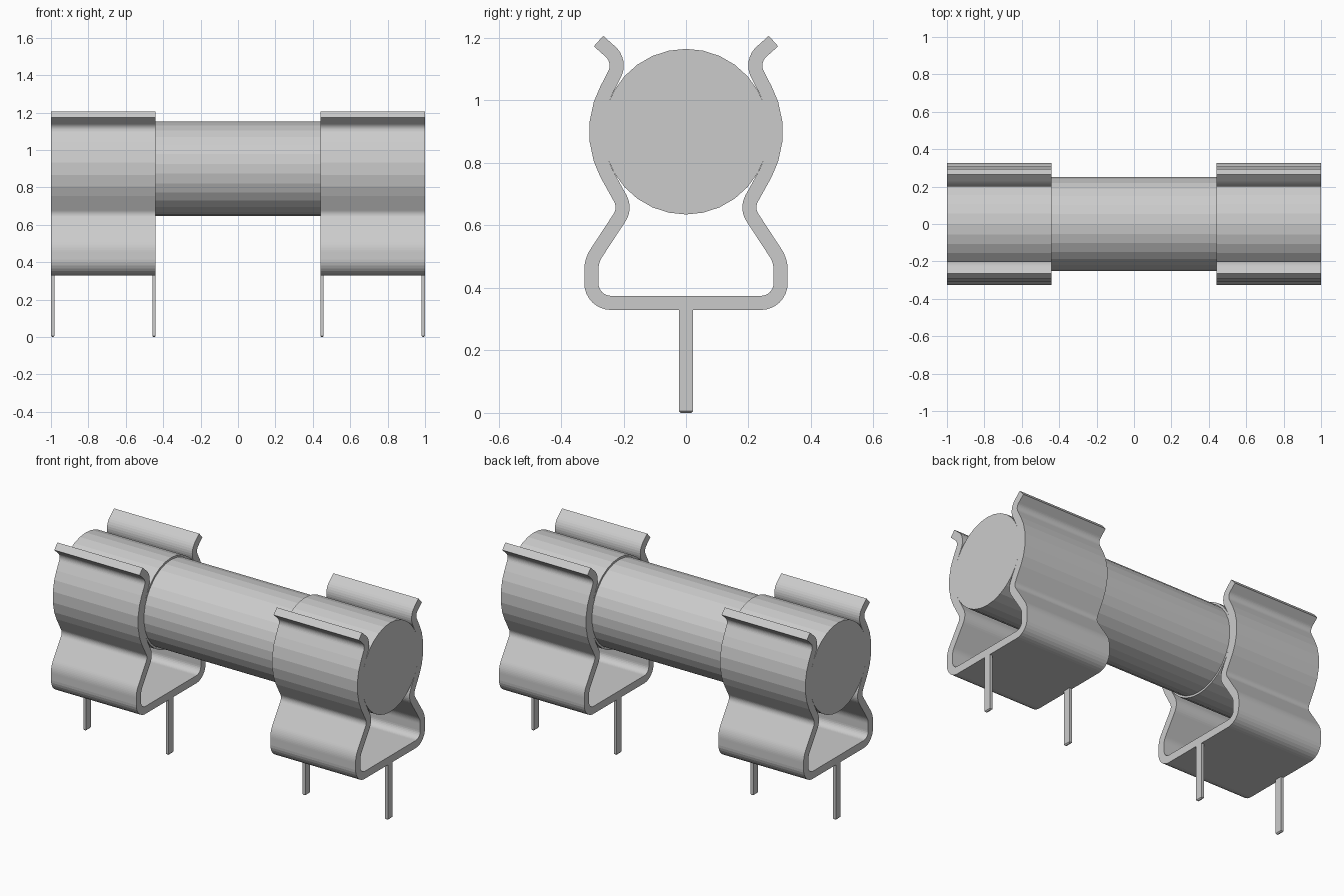
import bpy
import bmesh
from math import sin, cos, tan, radians, pi
from mathutils import Vector, Matrix

if "Cube" in bpy.data.objects:
    bpy.data.objects.remove(bpy.data.objects["Cube"])

AXIS_Z = 0.90      # height of the fuse axis
CAP_R = 0.265
TUBE_R = 0.253
SHEET = 0.045      # clip sheet thickness
INNER, OUTER = 0.44, 1.0   # x range of one clip
SIDES = 30

metal = bpy.data.materials.new("light grey")
metal.use_nodes = True
grey = (0.6, 0.6, 0.6, 1)
metal.diffuse_color = grey
metal.node_tree.nodes["Principled BSDF"].inputs["Base Color"].default_value = grey


def finish(name, bm):
    bmesh.ops.recalc_face_normals(bm, faces=bm.faces)
    mesh = bpy.data.meshes.new(name)
    bm.to_mesh(mesh)
    bm.free()
    mesh.materials.append(metal)
    obj = bpy.data.objects.new(name, mesh)
    bpy.context.collection.objects.link(obj)
    return obj


def rod(name, radius, x0, x1):
    """Faceted cylinder along x, with a vertex at the top."""
    bm = bmesh.new()
    bmesh.ops.create_cone(bm, cap_ends=True, segments=SIDES, radius1=radius,
                          radius2=radius, depth=x1 - x0)
    turn = Matrix.Rotation(pi / 2, 4, "Y")
    bm.transform(Matrix.Translation(((x0 + x1) / 2, 0, AXIS_Z)) @ turn)
    top = max(v.co.z for v in bm.verts)
    if top < AXIS_Z + radius - 0.0005:
        bm.transform(Matrix.Translation((0, 0, AXIS_Z))
                     @ Matrix.Rotation(pi / SIDES, 4, "X")
                     @ Matrix.Translation((0, 0, -AXIS_Z)))
    return finish(name, bm)


def fillet(before, corner, after, radius, steps=8):
    """Points of a rounded corner."""
    a, c, b = Vector(before), Vector(corner), Vector(after)
    u, w = (a - c).normalized(), (b - c).normalized()
    half = u.angle(w) / 2
    start = c + u * (radius / tan(half))
    centre = c + (u + w).normalized() * (radius / sin(half))
    spoke = start - centre
    sweep = pi - 2 * half
    if u.x * w.y - u.y * w.x > 0:
        sweep = -sweep
    pts = []
    for i in range(steps + 1):
        t = sweep * i / steps
        pts.append(centre + Vector((spoke.x * cos(t) - spoke.y * sin(t),
                                    spoke.x * sin(t) + spoke.y * cos(t))))
    return pts


def clip_centreline():
    """Sheet centreline in (y, z), from one flared lip to the other."""
    r = CAP_R + SHEET / 2
    grip = [Vector((r * cos(radians(a)), AXIS_Z + r * sin(radians(a))))
            for a in (28, 18, 6, -6, -18, -28)]
    lip, neck = (0.28, 1.19), (0.207, 1.125)
    waist, hip, foot = (0.193, 0.655), (0.303, 0.487), (0.303, 0.352)
    half = [Vector(lip)]
    half += fillet(lip, neck, grip[0], 0.06)
    half += grip
    half += fillet(grip[-1], waist, hip, 0.06)
    half += fillet(waist, hip, foot, 0.1)
    half += fillet(hip, foot, (0, 0.352), 0.063)
    return half + [Vector((-p.x, p.y)) for p in reversed(half)]


def clip(name, x0, x1):
    path = clip_centreline()
    bm = bmesh.new()
    rings = []
    for i, p in enumerate(path):
        d0 = (p - path[max(i - 1, 0)]).normalized()
        d1 = (path[min(i + 1, len(path) - 1)] - p).normalized()
        d = (d0 + d1).normalized()
        miter = max(d.dot(d1), d.dot(d0))
        n = Vector((-d.y, d.x)) * (SHEET / 2 / miter)
        a, b = p + n, p - n
        rings.append([bm.verts.new((x, q.x, q.y)) for x, q in
                      ((x0, a), (x1, a), (x1, b), (x0, b))])
    for r, s in zip(rings, rings[1:]):
        for k in range(4):
            m = (k + 1) % 4
            bm.faces.new((r[k], r[m], s[m], s[k]))
    bm.faces.new(rings[0])
    bm.faces.new(rings[-1])
    return finish(name, bm)


def pin(name, x):
    """Thin solder leg with a chamfered tip."""
    bm = bmesh.new()
    bmesh.ops.create_cube(bm, size=1)
    bm.transform(Matrix.Translation((x, 0, 0.17))
                 @ Matrix.Diagonal((0.018, 0.045, 0.34, 1)))
    tip = [e for e in bm.edges if all(v.co.z < 0.01 for v in e.verts)]
    bmesh.ops.bevel(bm, geom=tip, offset=0.006, segments=1, affect="EDGES")
    return finish(name, bm)


# Fuse body
rod("fuse_tube", TUBE_R, -INNER - 0.02, INNER + 0.02)

# End caps, spring clips and legs on each side
for side, s in (("left", 1), ("right", -1)):
    x0, x1 = sorted((s * INNER, s * OUTER))
    rod(side + "_end_cap", CAP_R, x0, x1)
    clip(side + "_spring_clip", x0, x1)
    pin(side + "_inner_leg", s * (INNER + 0.009))
    pin(side + "_outer_leg", s * (OUTER - 0.009))
